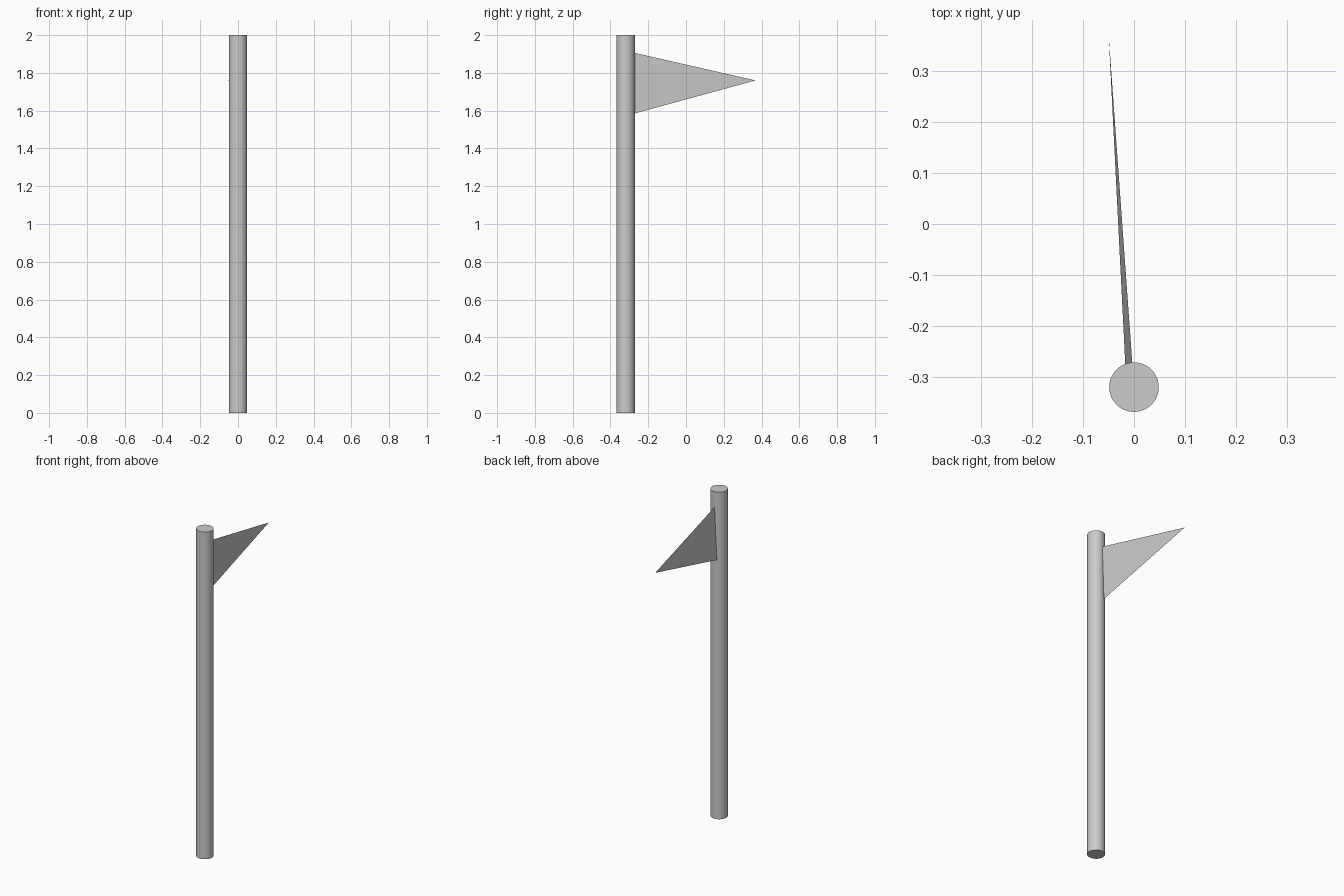
import bpy, bmesh

if "Cube" in bpy.data.objects:
    bpy.data.objects.remove(bpy.data.objects["Cube"])

# pole: round upright with flat caps
bpy.ops.mesh.primitive_cylinder_add(vertices=48, radius=0.0485, depth=2.0,
                                    location=(0, -0.3195, 1.0))
pole = bpy.context.object
pole.name = "pole"
bpy.ops.object.shade_smooth_by_angle()

# pennant: thin, slightly leaning triangle rooted in the pole
mesh = bpy.data.meshes.new("pennant")
bm = bmesh.new()
corners = [(-0.003, -0.277, 1.907), (-0.017, -0.277, 1.584), (-0.0495, 0.368, 1.76)]
bm.faces.new([bm.verts.new(c) for c in corners])
bm.to_mesh(mesh)
bm.free()
pennant = bpy.data.objects.new("pennant", mesh)
bpy.context.collection.objects.link(pennant)
